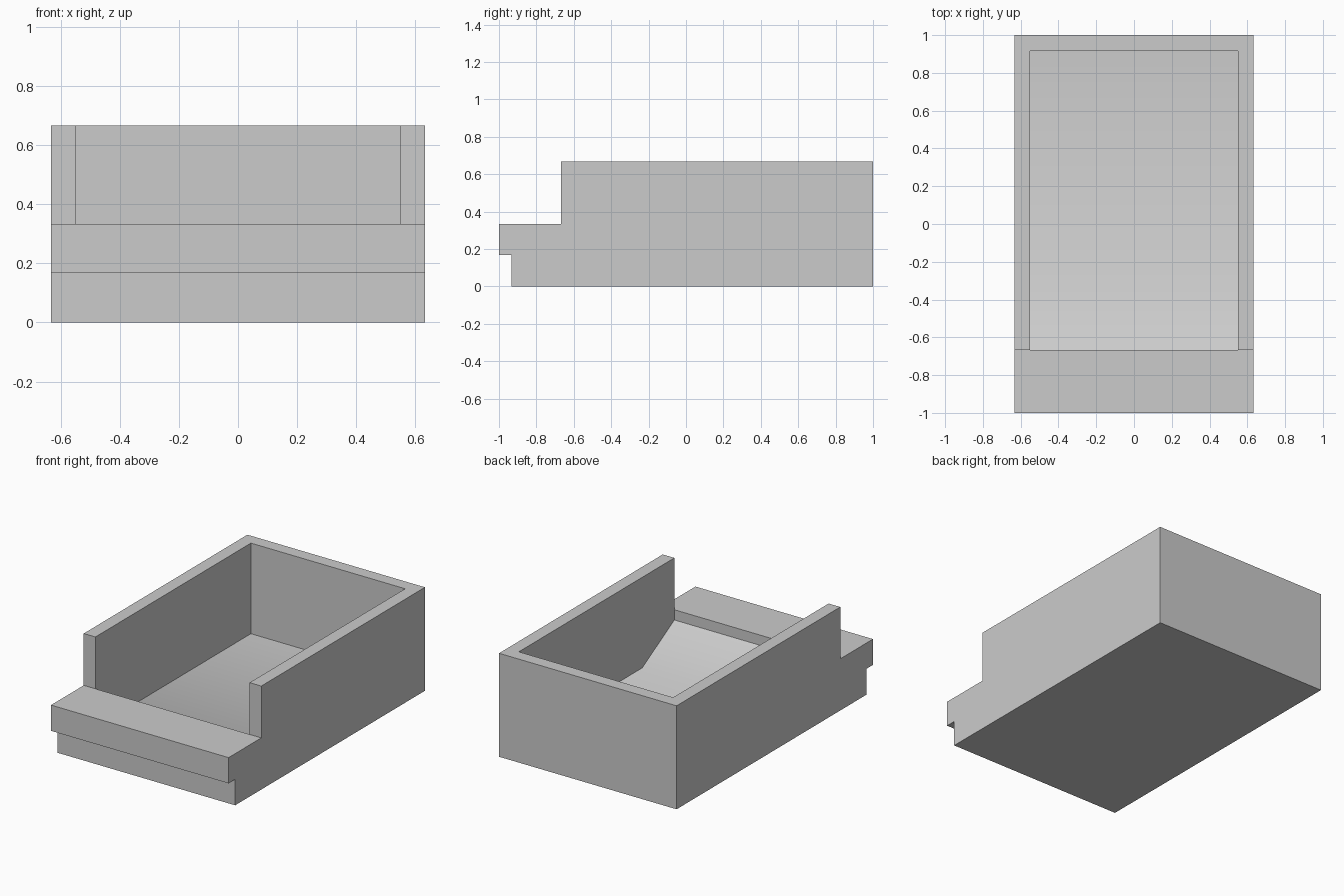
import bpy
import bmesh

if "Cube" in bpy.data.objects:
    bpy.data.objects.remove(bpy.data.objects["Cube"])

HALF_WIDTH = 0.633
WALL = 0.083
SHELF_BACK = -0.667
SHELF_TOP = 0.333
HEIGHT = 0.667

grey = bpy.data.materials.new("plain grey")
grey.use_nodes = True
colour = (0.6, 0.6, 0.6, 1)
grey.diffuse_color = colour
grey.node_tree.nodes["Principled BSDF"].inputs["Base Color"].default_value = colour


def prism(name, profile, half_width):
    """Extrude a closed (y, z) side profile across x."""
    bm = bmesh.new()
    face = bm.faces.new([bm.verts.new((-half_width, y, z)) for y, z in profile])
    side = bmesh.ops.extrude_face_region(bm, geom=[face])["geom"]
    moved = [v for v in side if isinstance(v, bmesh.types.BMVert)]
    bmesh.ops.translate(bm, verts=moved, vec=(2 * half_width, 0, 0))
    bmesh.ops.recalc_face_normals(bm, faces=bm.faces)
    mesh = bpy.data.meshes.new(name)
    bm.to_mesh(mesh)
    bm.free()
    mesh.materials.append(grey)
    obj = bpy.data.objects.new(name, mesh)
    bpy.context.collection.objects.link(obj)
    return obj


# Outer block with the overhanging front shelf
tray = prism("open_tray", [
    (-0.933, 0), (1, 0), (1, HEIGHT), (SHELF_BACK, HEIGHT),
    (SHELF_BACK, SHELF_TOP), (-1, SHELF_TOP), (-1, 0.167), (-0.933, 0.167),
], HALF_WIDTH)

# Hollow with a flat floor and a ramp up to the shelf lip
hollow = prism("hollow_cutter", [
    (SHELF_BACK, 0.267), (-0.34, WALL), (1 - WALL, WALL),
    (1 - WALL, 1), (SHELF_BACK, 1),
], HALF_WIDTH - WALL)
hollow.hide_render = True

cut = tray.modifiers.new("hollow", 'BOOLEAN')
cut.operation = 'DIFFERENCE'
cut.solver = 'EXACT'
cut.object = hollow

bpy.ops.object.select_all(action='DESELECT')
tray.select_set(True)
bpy.context.view_layer.objects.active = tray
bpy.ops.object.modifier_apply(modifier=cut.name)
bpy.data.objects.remove(hollow)

# Soft bend between floor and ramp, sharp corners elsewhere
bpy.ops.object.shade_smooth_by_angle(angle=0.56)
